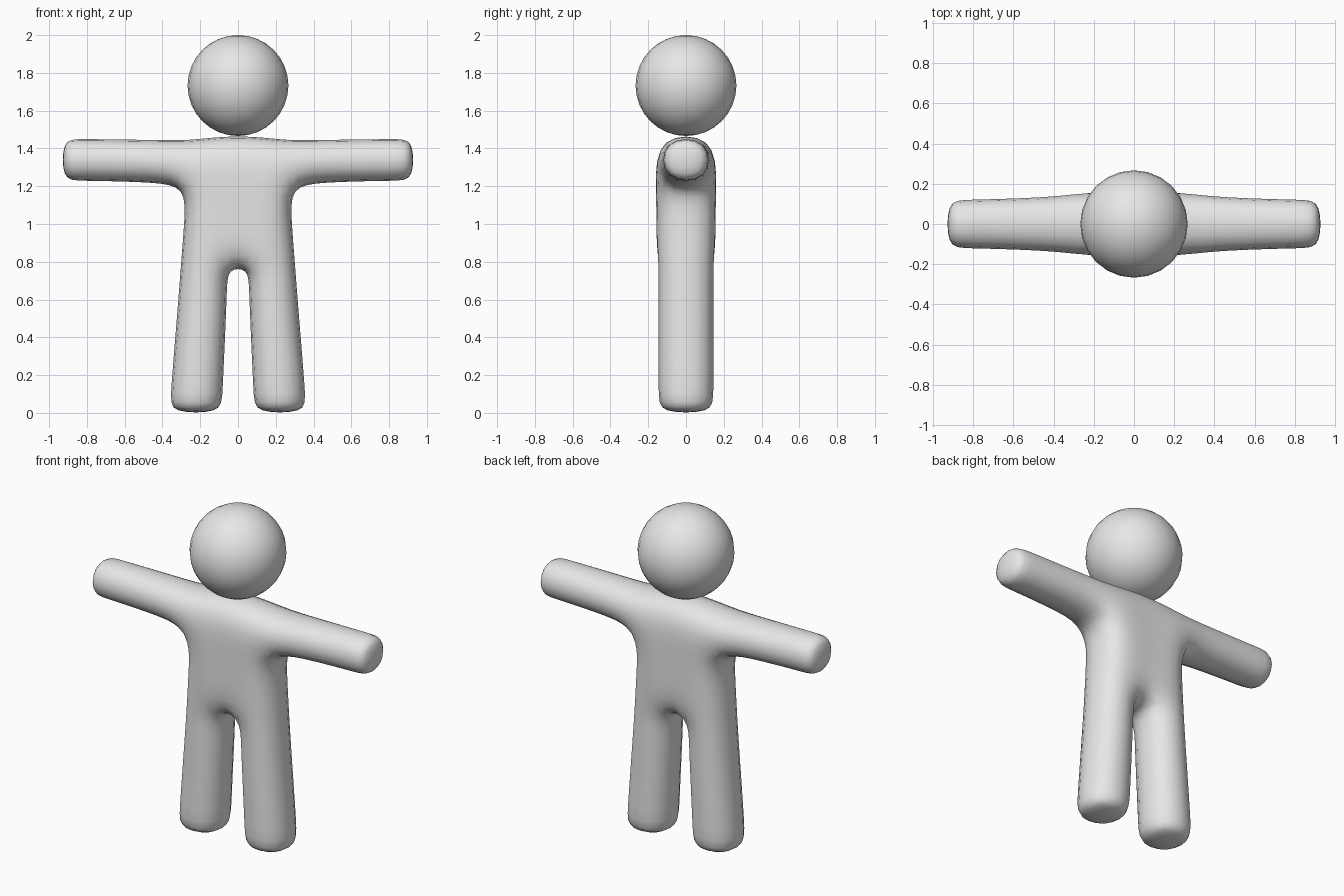
import bpy, bmesh

if "Cube" in bpy.data.objects:
    bpy.data.objects.remove(bpy.data.objects["Cube"])

grey = bpy.data.materials.new("light grey")
grey.diffuse_color = (0.8, 0.8, 0.8, 1)
grey.use_nodes = True
grey.node_tree.nodes["Principled BSDF"].inputs["Base Color"].default_value = grey.diffuse_color

# Half outline cage as named points: (x, half depth y, z)
P = {
    # torso columns, from crotch to shoulders
    "c0": (0.048, 0.155, 0.755), "c1": (0.05, 0.155, 1.02),
    "c2": (0.07, 0.157, 1.21), "c3": (0.09, 0.157, 1.475),
    "s0": (0.315, 0.157, 0.76), "s1": (0.293, 0.163, 1.02),
    "s2": (0.285, 0.165, 1.185), "s3": (0.27, 0.165, 1.452),
    # arm rings, lower and upper
    "a0": (0.43, 0.143, 1.212), "b0": (0.43, 0.143, 1.455),
    "a1": (0.84, 0.130, 1.22), "b1": (0.84, 0.130, 1.46),
    "a2": (0.935, 0.130, 1.22), "b2": (0.935, 0.130, 1.46),
    # leg rings, inner and outer
    "i0": (0.045, 0.158, 0.66), "o0": (0.322, 0.158, 0.66),
    "i1": (0.071, 0.158, 0.09), "o1": (0.370, 0.158, 0.09),
    "i2": (0.073, 0.158, -0.005), "o2": (0.373, 0.158, -0.005),
}
QUADS = ["c0 s0 s1 c1", "c1 s1 s2 c2", "c2 s2 s3 c3",
         "s2 a0 b0 s3", "a0 a1 b1 b0", "a1 a2 b2 b1",
         "i0 o0 s0 c0", "i1 o1 o0 i0", "i2 o2 o1 i1"]
MIDDLE = [("c0", "c1"), ("c1", "c2"), ("c2", "c3")]

# Body: front and back sheets, mirrored left and right, joined round the rim
bm = bmesh.new()
v = {(n, sx, sy): bm.verts.new((sx * x, sy * y, z))
     for n, (x, y, z) in P.items() for sx in (1, -1) for sy in (1, -1)}
for sy in (1, -1):
    for sx in (1, -1):
        for q in QUADS:
            bm.faces.new([v[n, sx, sy] for n in q.split()])
    for lo, hi in MIDDLE:
        bm.faces.new([v[lo, -1, sy], v[lo, 1, sy], v[hi, 1, sy], v[hi, -1, sy]])
twin = {vert: v[n, sx, -sy] for (n, sx, sy), vert in v.items()}
rim = [e for e in bm.edges if e.is_boundary and e.verts[0].co.y > 0]
for e in rim:
    a, b = e.verts
    bm.faces.new([a, b, twin[b], twin[a]])
bmesh.ops.recalc_face_normals(bm, faces=bm.faces)
for f in bm.faces:
    f.smooth = True
mesh = bpy.data.meshes.new("body")
bm.to_mesh(mesh)
bm.free()
mesh.materials.append(grey)
body = bpy.data.objects.new("body", mesh)
bpy.context.collection.objects.link(body)
sub = body.modifiers.new("smooth", "SUBSURF")
sub.levels = sub.render_levels = 2

# Head
bpy.ops.mesh.primitive_uv_sphere_add(segments=24, ring_count=16, radius=0.267,
                                     location=(0, 0, 1.733))
head = bpy.context.object
head.name = "head"
head.data.materials.append(grey)
bpy.ops.object.shade_smooth()
